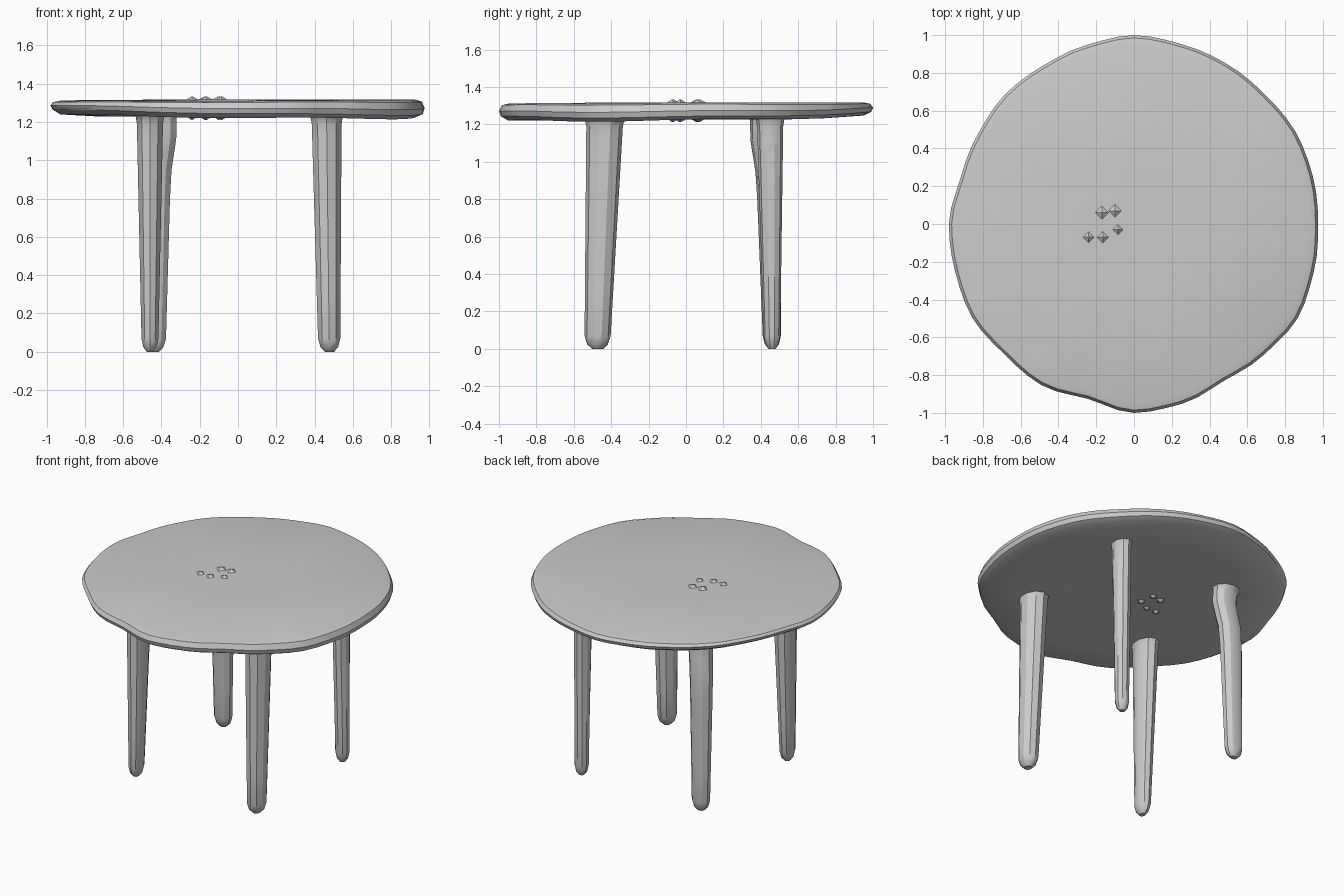
import bpy, bmesh, math, random
from mathutils import Vector

random.seed(4)
cube = bpy.data.objects.get("Cube")
if cube:
    bpy.data.objects.remove(cube, do_unlink=True)


def lerp(a, b, t):
    return a + (b - a) * t


def loft(name, rings, angle):
    """Skin a stack of closed rings and cap both ends."""
    bm = bmesh.new()
    loops = [[bm.verts.new(p) for p in ring] for ring in rings]
    for low, high in zip(loops, loops[1:]):
        n = len(low)
        for i in range(n):
            j = (i + 1) % n
            bm.faces.new((low[i], low[j], high[j], high[i]))
    bm.faces.new(list(reversed(loops[0])))
    bm.faces.new(loops[-1])
    bmesh.ops.recalc_face_normals(bm, faces=bm.faces)
    mesh = bpy.data.meshes.new(name)
    bm.to_mesh(mesh)
    bm.free()
    obj = bpy.data.objects.new(name, mesh)
    bpy.context.collection.objects.link(obj)
    bpy.ops.object.select_all(action='DESELECT')
    obj.select_set(True)
    bpy.context.view_layer.objects.active = obj
    bpy.ops.object.shade_smooth_by_angle(angle=math.radians(angle))
    return obj


# Tabletop: uneven, hand-cut round slab, radii listed anticlockwise from +x
RADII = [.975, .98, .985, .975, .98, .985, 1.0, .98, .967, .968, .954, .95,
         .98, .98, .99, .973, .984, .957, 1.0, .985, .957, .976, 1.0, .985]
STEPS = 72


def rim_radius(t):
    f = t * len(RADII)
    i = int(f)
    s = f - i
    s = s * s * (3 - 2 * s)
    return lerp(RADII[i % len(RADII)], RADII[(i + 1) % len(RADII)], s)


def slab_ring(scale, z, tilt_x, tilt_y, wobble):
    ring = []
    for k in range(STEPS):
        a = math.tau * k / STEPS
        r = rim_radius(k / STEPS) * scale
        x, y = r * math.cos(a), r * math.sin(a)
        ring.append((x, y, z + tilt_x * x + tilt_y * y
                     + wobble * math.sin(5 * a + 1)))
    return ring


loft("tabletop", [
    slab_ring(.3, 1.228, 0, 0, 0),
    slab_ring(.75, 1.228, -.005, .006, .002),
    slab_ring(.95, 1.234, -.012, .012, .004),
    slab_ring(.99, 1.255, -.015, .01, .003),
    slab_ring(1.0, 1.28, -.01, .008, .003),
    slab_ring(.985, 1.306, 0, .003, .002),
    slab_ring(.95, 1.314, .002, .003, .001),
    slab_ring(.3, 1.318, 0, 0, 0),
], 35)

# Small rough knot near the middle, showing on both faces
for n, (x, y) in enumerate([(-.24, -.07), (-.165, -.07), (-.085, -.03),
                            (-.17, .06), (-.1, .07)]):
    for side, z in (("top", 1.316), ("under", 1.23)):
        up = 1 if side == "top" else -1
        size = random.uniform(.03, .04)
        base = [(x + size * math.cos(a * math.pi / 2),
                 y + size * math.sin(a * math.pi / 2), z) for a in range(4)]
        tip = [(lerp(px, x, .9), lerp(py, y, .9), z + up * .018)
               for px, py, _ in base]
        loft(f"knot_{side}_{n + 1}", [base, tip], 10)

# Legs: tapered, slightly irregular posts with blunt rounded feet
TOP_Z = 1.25
SIDES = 10
# height, radius factor
STATIONS = [(0, .4), (.025, .8), (.07, 1), (.3, 1), (.6, 1), (.8, 1),
            (.95, 1), (1.05, 1), (1.12, 1), (1.19, 1), (1.225, 1.08),
            (TOP_Z, 1.3)]


def leg(name, foot, head, bend=(0, 0)):
    """foot and head are (centre x, centre y, radius x, radius y)."""
    rings = []
    for z, factor in STATIONS:
        t = min(z / 1.2, 1)
        cx, cy, rx, ry = (lerp(a, b, t) for a, b in zip(foot, head))
        swell = math.exp(-((z - 1.14) / .14) ** 2)
        cx += bend[0] * swell
        cy += bend[1] * swell
        ring = []
        for k in range(SIDES):
            a = math.tau * (k + .5) / SIDES
            ring.append(Vector((cx + rx * factor * math.cos(a),
                                cy + ry * factor * math.sin(a), z)))
        rings.append(ring)
    return loft(name, rings, 30)


leg("front_right_leg", (-.46, -.465, .045, .058), (-.46, -.435, .072, .095))
leg("front_left_leg", (.477, -.475, .06, .068), (.463, -.435, .082, .098))
leg("back_left_leg", (.485, .46, .047, .043), (.48, .45, .055, .07))
leg("back_right_leg", (-.437, .46, .062, .047), (-.425, .435, .085, .07),
    bend=(.025, -.025))
